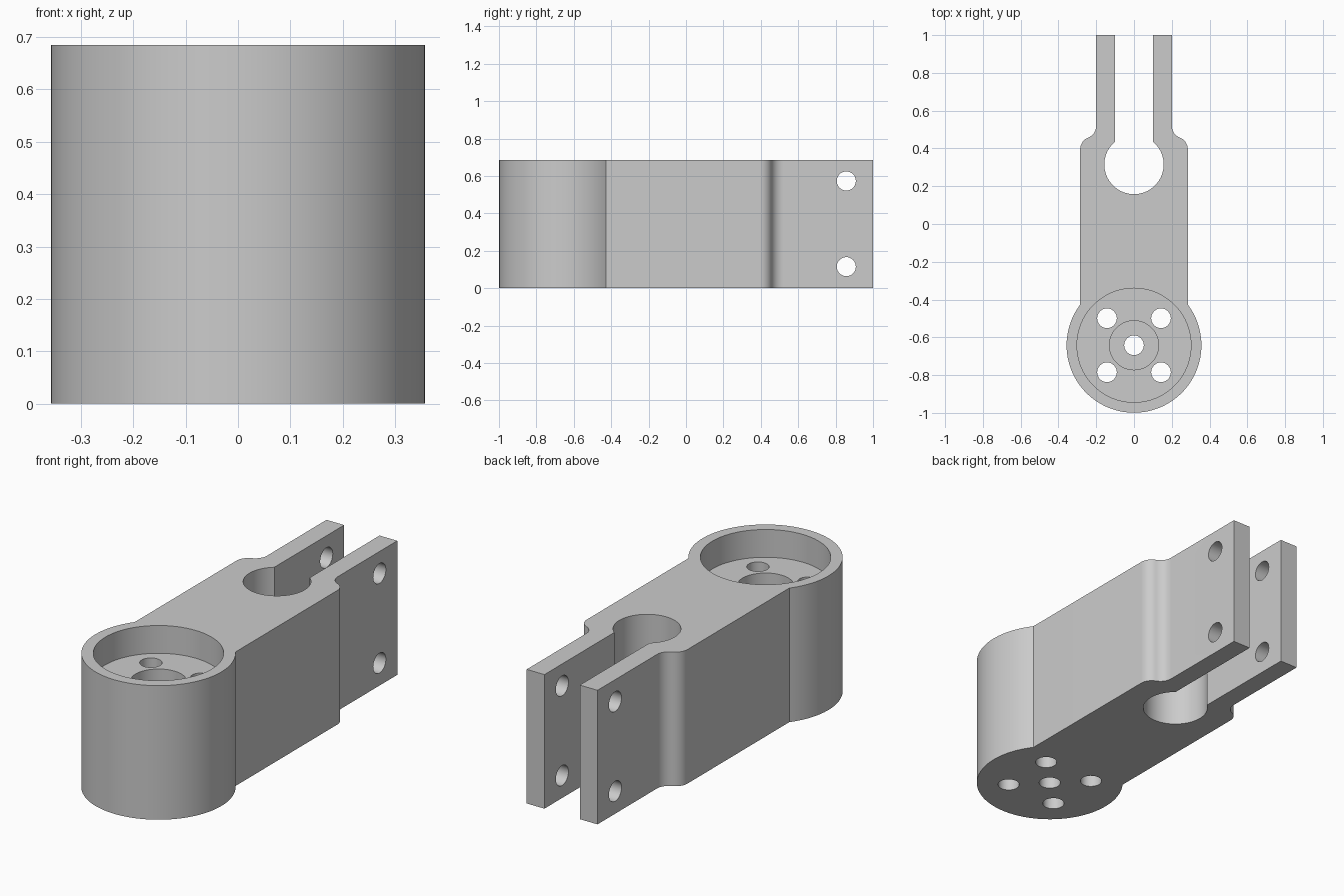
import bpy, bmesh, math
from mathutils import Matrix

if "Cube" in bpy.data.objects:
    bpy.data.objects.remove(bpy.data.objects["Cube"])

H = 0.685                      # body height
CY, R = -0.642, 0.357          # round boss
SY, SR = 0.315, 0.157          # round end of the slot
BODY_X, ARM_X, SLOT_X = 0.285, 0.2, 0.1


def arc(cx, cy, r, a0, a1, n):
    return [(cx + r * math.cos(a0 + (a1 - a0) * i / n),
             cy + r * math.sin(a0 + (a1 - a0) * i / n)) for i in range(n + 1)]


# Right half of the outline, from the boss round to the bottom of the slot
y0, y1 = 0.395, 0.52
dx, dy = (BODY_X - ARM_X) / 2, (y1 - y0) / 2
t = 2 * math.atan2(dx, dy)
r = dy / math.sin(t)
half = arc(0, CY, R, -math.pi / 2, math.acos(BODY_X / R), 40)
half += arc(BODY_X - r, y0, r, 0, t, 10)
half += arc(ARM_X + r, y1, r, math.pi + t, math.pi, 10)[1:]
half += [(ARM_X, 1.0), (SLOT_X, 1.0)]
half += arc(0, SY, SR, math.acos(SLOT_X / SR), -math.pi / 2, 32)
half[0], half[-1] = (0, CY - R), (0, SY - SR)
outline = half + [(-x, y) for x, y in reversed(half[1:-1])]

# Extruded clamp body
bm = bmesh.new()
face = bm.faces.new([bm.verts.new((x, y, 0)) for x, y in outline])
ext = bmesh.ops.extrude_face_region(bm, geom=[face])
bmesh.ops.translate(bm, vec=(0, 0, H),
                    verts=[v for v in ext["geom"] if isinstance(v, bmesh.types.BMVert)])
bmesh.ops.recalc_face_normals(bm, faces=bm.faces)
mesh = bpy.data.meshes.new("clamp_arm")
bm.to_mesh(mesh)
bm.free()
body = bpy.data.objects.new("clamp_arm", mesh)
bpy.context.collection.objects.link(body)

grey = bpy.data.materials.new("light grey")
grey.diffuse_color = (0.6, 0.6, 0.6, 1)
grey.use_nodes = True
grey.node_tree.nodes["Principled BSDF"].inputs["Base Color"].default_value = grey.diffuse_color
mesh.materials.append(grey)
bpy.context.view_layer.objects.active = body
body.select_set(True)


def cut(radius, depth, matrix, n=48):
    """Subtract a cylinder from the body."""
    cb = bmesh.new()
    bmesh.ops.create_cone(cb, cap_ends=True, segments=n, radius1=radius,
                          radius2=radius, depth=depth, matrix=matrix)
    cm = bpy.data.meshes.new("cutter")
    cb.to_mesh(cm)
    cb.free()
    cm.materials.append(grey)
    c = bpy.data.objects.new("cutter", cm)
    c.hide_render = True
    bpy.context.collection.objects.link(c)
    m = body.modifiers.new("cut", "BOOLEAN")
    m.operation, m.solver, m.object = "DIFFERENCE", "EXACT", c
    bpy.ops.object.modifier_apply(modifier=m.name)
    bpy.data.objects.remove(c)


def bore(x, y, z_floor, radius, n=48):
    top = H + 0.1
    cut(radius, top - z_floor, Matrix.Translation((x, y, (top + z_floor) / 2)), n)


# Pocket, counterbore and screw holes in the boss
floor = H - 0.142
bore(0, CY, floor, 0.302, 80)
bore(0, CY, floor - 0.14, 0.13)
bore(0, CY, -0.1, 0.052, 32)
for sx in (-1, 1):
    for sy in (-1, 1):
        bore(sx * 0.143, CY + sy * 0.143, -0.1, 0.052, 32)

# Cross holes through both fork arms
for z in (0.115, 0.573):
    cut(0.051, 1.0, Matrix.Translation((0, 0.857, z)) @ Matrix.Rotation(math.pi / 2, 4, "Y"), 32)

bpy.ops.object.shade_smooth_by_angle(angle=math.radians(30))
